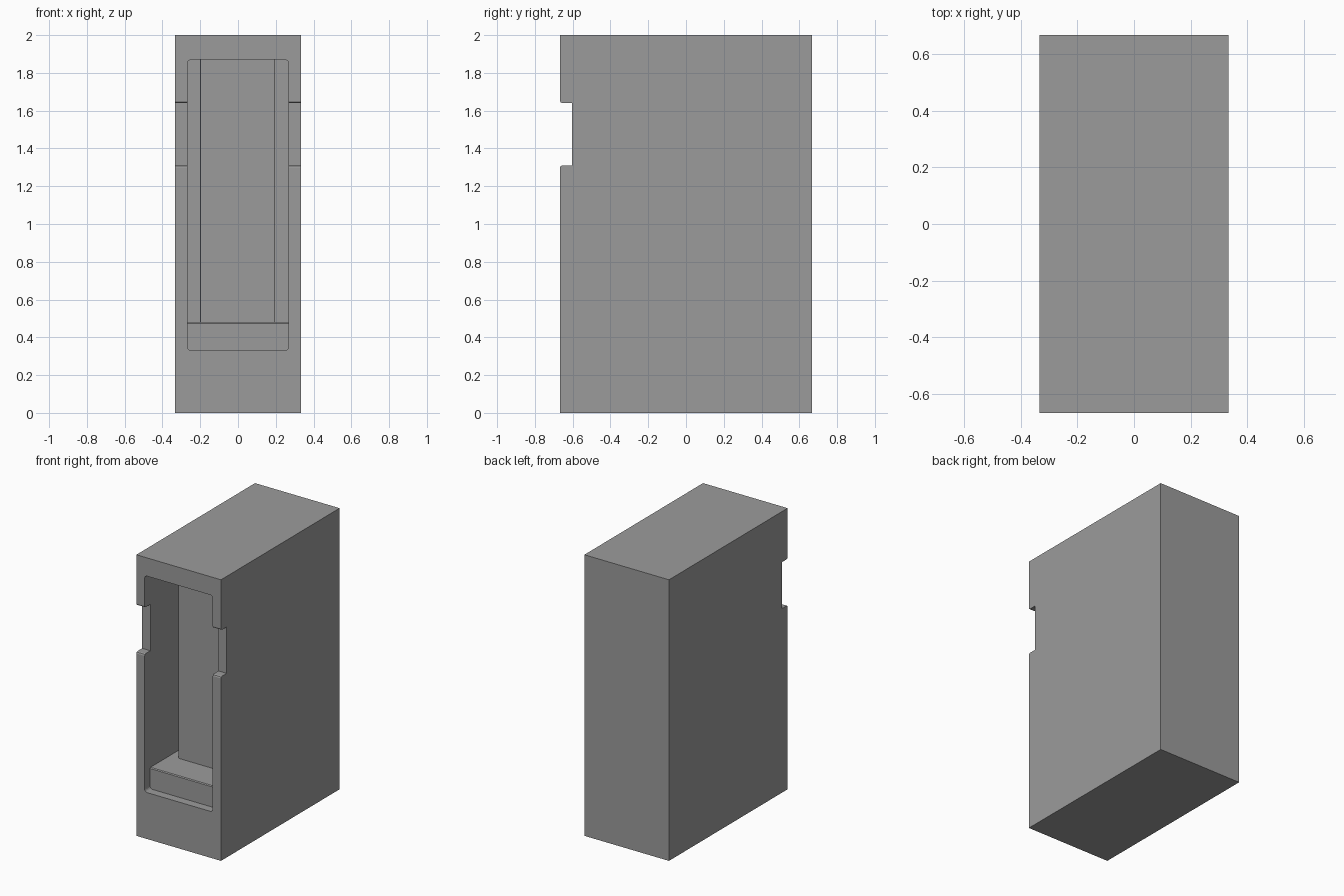
import bpy, bmesh

cube = bpy.data.objects.get("Cube")
if cube:
    bpy.data.objects.remove(cube)

grey = bpy.data.materials.new("mid grey")
grey.use_nodes = True
COLOUR = (0.33, 0.33, 0.33, 1)
grey.diffuse_color = COLOUR
grey.node_tree.nodes["Principled BSDF"].inputs["Base Color"].default_value = COLOUR


def finish(name, bm):
    bmesh.ops.recalc_face_normals(bm, faces=bm.faces)
    mesh = bpy.data.meshes.new(name)
    bm.to_mesh(mesh)
    bm.free()
    mesh.materials.append(grey)
    obj = bpy.data.objects.new(name, mesh)
    bpy.context.collection.objects.link(obj)
    return obj


def box(name, xs, ys, zs, radius=0, axis=1):
    """Box between limits; edges along the given axis may be rounded."""
    bm = bmesh.new()
    bmesh.ops.create_cube(bm, size=1)
    for v in bm.verts:
        v.co = [(lim[0] + lim[1]) / 2 + c * (lim[1] - lim[0])
                for c, lim in zip(v.co, (xs, ys, zs))]
    if radius:
        edges = [e for e in bm.edges
                 if abs(e.verts[0].co[axis] - e.verts[1].co[axis]) > 0.001]
        bmesh.ops.bevel(bm, geom=edges, offset=radius, segments=4,
                        profile=0.5, affect='EDGES')
    return finish(name, bm)


def prism(name, profile, half_width):
    """Extrude a (y, z) profile across x."""
    bm = bmesh.new()
    face = bm.faces.new([bm.verts.new((-half_width, y, z)) for y, z in profile])
    out = bmesh.ops.extrude_face_region(bm, geom=[face])
    verts = [g for g in out["geom"] if isinstance(g, bmesh.types.BMVert)]
    bmesh.ops.translate(bm, verts=verts, vec=(2 * half_width, 0, 0))
    return finish(name, bm)


def cut(target, cutter):
    mod = target.modifiers.new(cutter.name, 'BOOLEAN')
    mod.operation = 'DIFFERENCE'
    mod.solver = 'EXACT'
    mod.object = cutter
    bpy.context.view_layer.objects.active = target
    bpy.ops.object.modifier_apply(modifier=mod.name)
    bpy.data.objects.remove(cutter)


FRONT = -0.667

# Housing with a deep rounded opening
housing = box("housing", (-0.333, 0.333), (FRONT, 0.667), (0, 2))
cut(housing, box("opening_cutter", (-0.268, 0.268), (-0.8, -0.2),
                 (0.33, 1.87), radius=0.02))

# Finger notch across both side rims, with softened outer corners
r = 0.012
notch = [(-0.8, 1.31 - r), (FRONT, 1.31 - r), (FRONT + 0.3 * r, 1.31 - 0.3 * r),
         (FRONT + r, 1.31), (-0.603, 1.31), (-0.603, 1.64), (FRONT + r, 1.64),
         (FRONT + 0.3 * r, 1.64 + 0.3 * r), (FRONT, 1.64 + r), (-0.8, 1.64 + r)]
cut(housing, prism("notch_cutter", notch, 0.4))

# Sill block at the bottom of the opening
sill = [(-0.607, 0.32), (-0.607, 0.474), (-0.601, 0.48), (-0.19, 0.48), (-0.19, 0.32)]
prism("sill_block", sill, 0.275)

# Raised panel standing in the opening
box("inner_panel", (-0.2, 0.197), (-0.385, -0.19), (0.47, 1.88), radius=0.006, axis=2)
